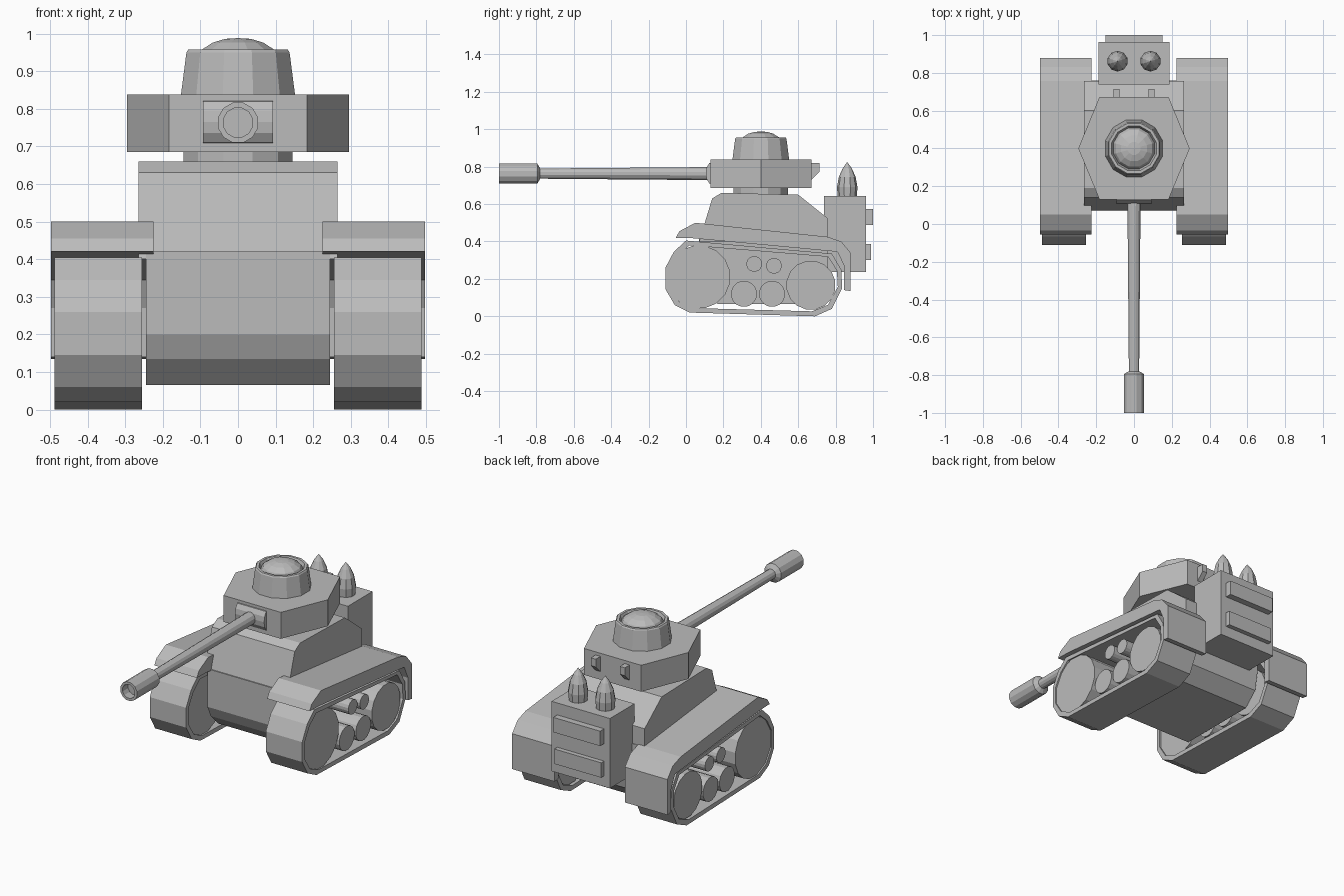
import bpy, bmesh, math
from mathutils import Vector, Matrix

cube = bpy.data.objects.get("Cube")
if cube:
    bpy.data.objects.remove(cube, do_unlink=True)

gray = bpy.data.materials.new("plain gray")
gray.use_nodes = True
color = (0.5, 0.5, 0.5, 1)
gray.diffuse_color = color
gray.node_tree.nodes["Principled BSDF"].inputs["Base Color"].default_value = color


def finish(name, bm):
    bmesh.ops.recalc_face_normals(bm, faces=bm.faces)
    mesh = bpy.data.meshes.new(name)
    bm.to_mesh(mesh)
    bm.free()
    mesh.materials.append(gray)
    obj = bpy.data.objects.new(name, mesh)
    bpy.context.collection.objects.link(obj)
    return obj


def extrude(name, points, offset):
    """Solid made by pushing a flat outline along an offset."""
    bm = bmesh.new()
    face = bm.faces.new([bm.verts.new(p) for p in points])
    new = bmesh.ops.extrude_face_region(bm, geom=[face], use_keep_orig=True)
    moved = [v for v in new["geom"] if isinstance(v, bmesh.types.BMVert)]
    bmesh.ops.translate(bm, verts=moved, vec=offset)
    return finish(name, bm)


def side_prism(name, profile, x0, x1):
    return extrude(name, [(x0, y, z) for y, z in profile], Vector((x1 - x0, 0, 0)))


def box(name, x0, x1, y0, y1, z0, z1):
    return side_prism(name, [(y0, z0), (y1, z0), (y1, z1), (y0, z1)], x0, x1)


def lathe(name, profile, center, sides, axis="Z"):
    """Turned solid from (radius, height) pairs; the ends are capped."""
    turn = {"Z": Matrix(), "X": Matrix.Rotation(math.pi / 2, 4, "Y"),
            "Y": Matrix.Rotation(-math.pi / 2, 4, "X")}[axis]
    bm = bmesh.new()
    rings = []
    for r, h in profile:
        angles = [2 * math.pi * (i + 0.5) / sides for i in range(sides)]
        rings.append([bm.verts.new(turn @ Vector((r * math.cos(a), r * math.sin(a), h)))
                      for a in angles])
    for low, high in zip(rings, rings[1:]):
        for i in range(sides):
            j = (i + 1) % sides
            bm.faces.new((low[i], low[j], high[j], high[i]))
    bm.faces.new(rings[0])
    bm.faces.new(rings[-1])
    bmesh.ops.remove_doubles(bm, verts=bm.verts, dist=0.0004)
    bmesh.ops.translate(bm, verts=bm.verts, vec=center)
    return finish(name, bm)


def track_belt(name, outline, x0, x1):
    """Closed belt: outer loop, inner loop and the rims between them."""
    mid_y, mid_z = 0.367, 0.205
    inner = [(mid_y + (y - mid_y) * 0.95, mid_z + (z - mid_z) * 0.87) for y, z in outline]
    bm = bmesh.new()
    loops = [[bm.verts.new((x, y, z)) for y, z in loop]
             for x, loop in ((x0, outline), (x1, outline), (x1, inner), (x0, inner))]
    n = len(outline)
    for k in range(4):
        a, b = loops[k], loops[(k + 1) % 4]
        for i in range(n):
            j = (i + 1) % n
            bm.faces.new((a[i], a[j], b[j], b[i]))
    return finish(name, bm)


# Hull
side_prism("lower_hull", [(0.07, 0.42), (0.07, 0.2), (0.1, 0.135), (0.17, 0.065),
                          (0.66, 0.065), (0.74, 0.14), (0.76, 0.25), (0.76, 0.42)],
           -0.245, 0.245)
side_prism("upper_hull", [(0.07, 0.4), (0.14, 0.63), (0.19, 0.66), (0.6, 0.65),
                          (0.757, 0.525), (0.757, 0.4)], -0.265, 0.265)

# Running gear and fenders
belt = [(0.0, 0.405), (-0.065, 0.345), (-0.11, 0.26), (-0.11, 0.145), (-0.06, 0.06),
        (0.02, 0.02), (0.69, 0.0), (0.78, 0.04), (0.835, 0.15), (0.83, 0.25), (0.78, 0.335)]
fender = [(-0.055, 0.42), (-0.035, 0.455), (0.05, 0.5), (0.757, 0.425), (0.83, 0.4),
          (0.88, 0.34), (0.88, 0.135), (0.845, 0.14), (0.845, 0.27), (0.81, 0.345),
          (0.03, 0.418)]
wheels = [("front_wheel", 0.068, 0.21, 0.17), ("rear_wheel", 0.668, 0.166, 0.132),
          ("road_wheel_front", 0.31, 0.12, 0.07), ("road_wheel_rear", 0.46, 0.12, 0.07),
          ("return_roller_front", 0.365, 0.28, 0.042),
          ("return_roller_rear", 0.47, 0.27, 0.042)]
for side, label in ((1, "left"), (-1, "right")):
    track_belt(label + "_track", belt, side * 0.255, side * 0.488)
    side_prism(label + "_fender", fender, side * 0.225, side * 0.497)
    for name, y, z, r in wheels:
        lathe(label + "_" + name, [(r, -0.108), (r, 0.108)], (side * 0.372, y, z), 16, "X")

# Turret
lathe("turret_ring", [(0.15, 0.64), (0.15, 0.7)], (0, 0.4, 0), 12)
hexagon = [(-0.183, 0.13), (0.183, 0.13), (0.295, 0.4), (0.183, 0.672),
           (-0.183, 0.672), (-0.295, 0.4)]
extrude("turret", [(x, y, 0.685) for x, y in hexagon], Vector((0, 0, 0.153)))
lathe("cupola", [(0.158, 0.83), (0.142, 0.95), (0.137, 0.957), (0.122, 0.957),
                 (0.112, 0.935)], (0, 0.4, 0), 12)
lathe("cupola_dome", [(0.113, 0.935), (0.1, 0.957), (0.07, 0.976), (0.035, 0.986),
                      (0.0001, 0.988)], (0, 0.4, 0), 12)
for side, label in ((1, "left"), (-1, "right")):
    x = side * 0.093
    side_prism(label + "_turret_hook", [(0.65, 0.82), (0.715, 0.82), (0.715, 0.775),
                                        (0.67, 0.73), (0.65, 0.73)], x - 0.016, x + 0.016)

# Gun
side_prism("mantlet", [(0.15, 0.705), (0.125, 0.71), (0.11, 0.735), (0.106, 0.765),
                       (0.11, 0.795), (0.125, 0.82), (0.15, 0.825)], -0.093, 0.093)
lathe("gun_barrel", [(0.028, -0.8), (0.036, 0.12)], (0, 0, 0.763), 12, "Y")
lathe("muzzle", [(0.04, -0.95), (0.04, -1.0), (0.055, -1.0), (0.055, -0.795),
                 (0.03, -0.78)], (0, 0, 0.763), 12, "Y")

# Rear launcher box with plates and rockets
box("launcher_box", -0.187, 0.187, 0.738, 0.963, 0.238, 0.642)
for label, z, back in (("upper", 0.53, 1.0), ("lower", 0.343, 0.99)):
    box(label + "_rear_plate", -0.15, 0.15, 0.95, back, z - 0.043, z + 0.043)
for side, label in ((1, "left"), (-1, "right")):
    lathe(label + "_rocket", [(0.05, 0.63), (0.055, 0.69), (0.045, 0.745), (0.025, 0.79),
                              (0.0001, 0.825)], (side * 0.087, 0.862, 0), 10)
